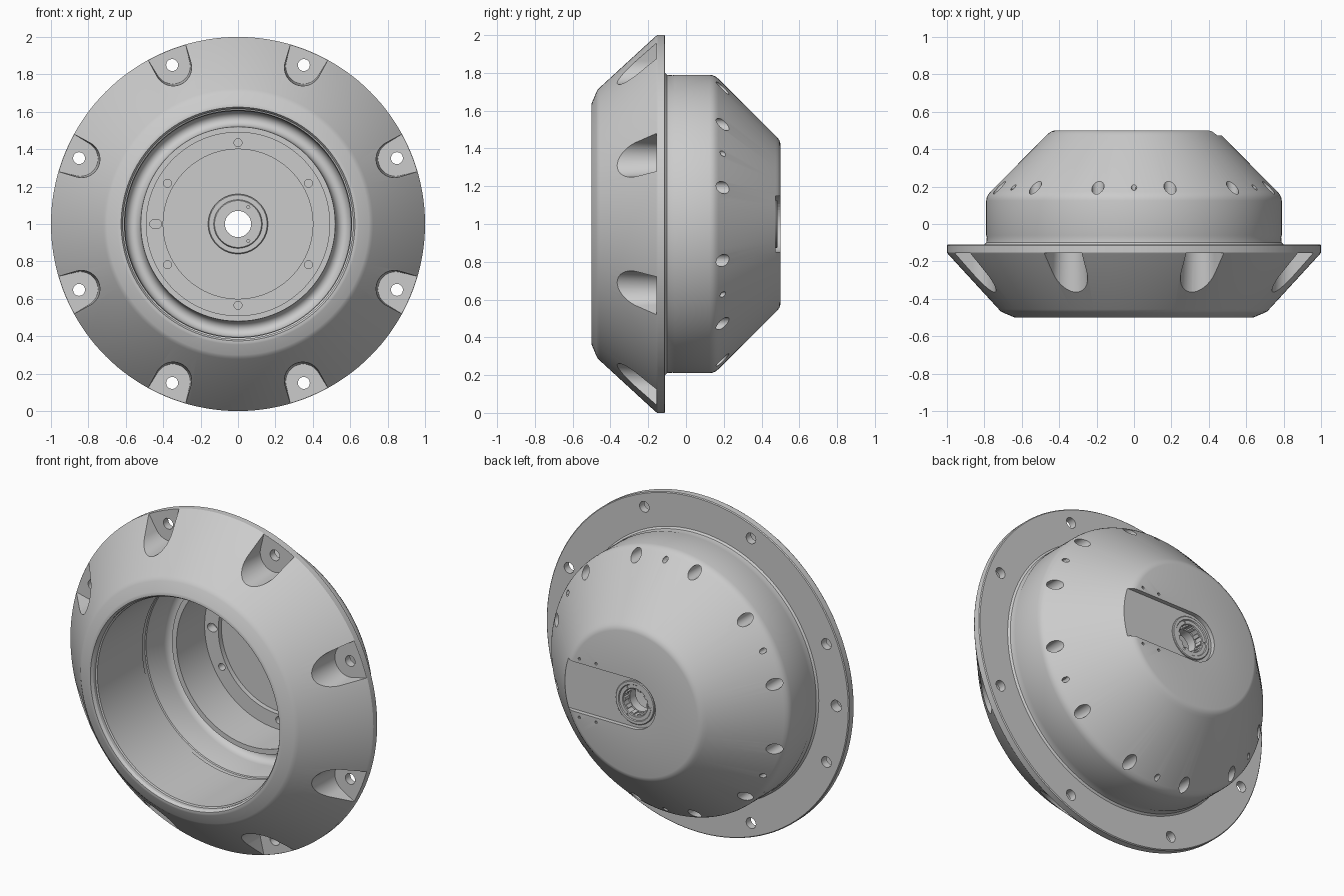
import bpy, bmesh
from math import sin, cos, pi, radians

if "Cube" in bpy.data.objects:
    bpy.data.objects.remove(bpy.data.objects["Cube"])

ZC = 1.0  # height of the axis, which runs along y


def finish(bm, name):
    bmesh.ops.recalc_face_normals(bm, faces=bm.faces)
    me = bpy.data.meshes.new(name)
    bm.to_mesh(me)
    bm.free()
    ob = bpy.data.objects.new(name, me)
    bpy.context.collection.objects.link(ob)
    return ob


def lathe(name, profile, n=144):
    """Revolve a closed (radius, y) profile around the y axis."""
    bm = bmesh.new()
    rings = [[bm.verts.new((r * cos(2 * pi * i / n), y, ZC + r * sin(2 * pi * i / n)))
              for r, y in profile] for i in range(n)]
    m = len(profile)
    for i in range(n):
        a, b = rings[i], rings[(i + 1) % n]
        for j in range(m):
            k = (j + 1) % m
            bm.faces.new((a[j], a[k], b[k], b[j]))
    return finish(bm, name)


def prism(bm, pts, y0, y1, end=None):
    """Closed prism along y from (x, z) outlines; an end outline tapers it."""
    a = [bm.verts.new((x, y0, ZC + z)) for x, z in pts]
    b = [bm.verts.new((x, y1, ZC + z)) for x, z in end or pts]
    bm.faces.new(a)
    bm.faces.new(b)
    for i in range(len(pts)):
        j = (i + 1) % len(pts)
        bm.faces.new((a[i], a[j], b[j], b[i]))


def polar(r, deg):
    return r * cos(radians(deg)), r * sin(radians(deg))


def circle(x, z, rx, rz=None, n=20):
    rz = rz or rx
    return [(x + rx * cos(2 * pi * i / n), z + rz * sin(2 * pi * i / n)) for i in range(n)]


def pocket(r, deg):
    """U-shaped outline of radius r, open outwards in direction deg."""
    pts = [(1.15, -r - .04)] + [(.912 + r * cos(t), r * sin(t)) for t in
           [radians(-100 - 160 * i / 20) for i in range(21)]] + [(1.15, r + .04)]
    c, s = polar(1, deg)
    return [(x * c - z * s, x * s + z * c) for x, z in pts]


def cut(ob, shapes):
    """Subtract prisms, given as argument tuples, from an object."""
    bm = bmesh.new()
    for shape in shapes:
        prism(bm, *shape)
    tool = finish(bm, "cutter")
    tool.hide_render = True
    mod = ob.modifiers.new("cut", 'BOOLEAN')
    mod.operation, mod.solver, mod.object = 'DIFFERENCE', 'EXACT', tool
    bpy.context.view_layer.objects.active = ob
    bpy.ops.object.modifier_apply(modifier=mod.name)
    bpy.data.objects.remove(tool)


# Housing: outer skin from the front lip to the back, then the stepped bore
# with its raised inner lip and the round-bottomed trough around it
trough = [(.563 + .041 * cos(radians(a)), .16 + .05 * sin(radians(a)))
          for a in range(180, -1, -20)]
housing = lathe("housing", [
    (.625, -.5), (.637, -.5), (.645, -.497), (.70, -.474), (.712, -.467), (.723, -.456),
    (.995, -.16), (1, -.152), (1, -.115), (.995, -.11),
    (.80, -.11), (.79, -.10), (.787, -.07), (.79, -.06),
    (.79, .125), (.787, .142), (.78, .157), (.768, .172),
    (.468, .474), (.455, .486), (.442, .495), (.425, .5),
    (.08, .5), (.08, .43), (.07, .43), (.07, .375), (.125, .375), (.13, .385),
    (.155, .385), (.16, .39),
    (.16, .415), (.40, .415), (.40, .385), (.49, .385), (.49, .12), (.52, .12)]
    + trough + [
    (.604, .02), (.607, .01), (.607, 0), (.612, -.005), (.612, -.03), (.607, -.035),
    (.607, -.46), (.615, -.465), (.615, -.485)])

# Eight tapered bolt pockets in the front cone
cut(housing, [(pocket(.112, a), -.5, -.155, pocket(.094, a))
              for a in [22.5 + 45 * k for k in range(8)]])

# Back slot with a round end, open towards +x
slot = [(.7, -.148)] + [polar(.148, 270 - 180 * i / 24) for i in range(25)] + [(.7, .148)]
cut(housing, [(slot, .474, .6)])

# Flange through holes, plus one blind locating hole on the back
holes = [(circle(*polar(.92, 22.5 + 45 * k), .032), -.3, 0) for k in range(8)]
holes.append((circle(-.915, 0, .034), -.17, -.05))
# Large and small axial holes in the rear cone
holes += [(circle(*polar(.745, 15 + 30 * k), .033), .06, .4) for k in range(12)]
holes += [(circle(*polar(.745, 30 + 60 * k), .015, n=12), .1, .4) for k in range(6)]
# Inner cover bolts and oval port
holes += [(circle(*polar(.435, 30 + 60 * k), .021), .3, .43) for k in range(6)]
holes.append((circle(-.44, 0, .032, .025), .3, .44))
# Small holes beside the slot and in the hub face
holes += [(circle(x, z, .008, n=10), .46, .6) for x in (.245, .355) for z in (-.175, .175)]
holes += [(circle(.055, z, .008, n=10), .3, .40) for z in (-.09, .09)]
cut(housing, holes)

# Bearing ring at the end of the slot
ring = lathe("bearing_ring", [
    (.08, .465), (.128, .465), (.128, .480), (.124, .484), (.108, .484),
    (.104, .479), (.084, .479), (.08, .475)], 72)
cut(ring, [(circle(*polar(.094, 60 + 120 * k), .009, n=12), .468, .6) for k in range(3)])

# Spline teeth around the bore
bm = bmesh.new()
for k in range(10):
    prism(bm, [polar(.082, 36 * k - 9), polar(.071, 36 * k - 8),
               polar(.071, 36 * k + 8), polar(.082, 36 * k + 9)], .432, .474)
teeth = finish(bm, "spline_teeth")

# Smooth shading with sharp edges kept
for ob in (housing, ring):
    bpy.ops.object.select_all(action='DESELECT')
    ob.select_set(True)
    bpy.context.view_layer.objects.active = ob
    bpy.ops.object.shade_smooth_by_angle(angle=radians(30))
